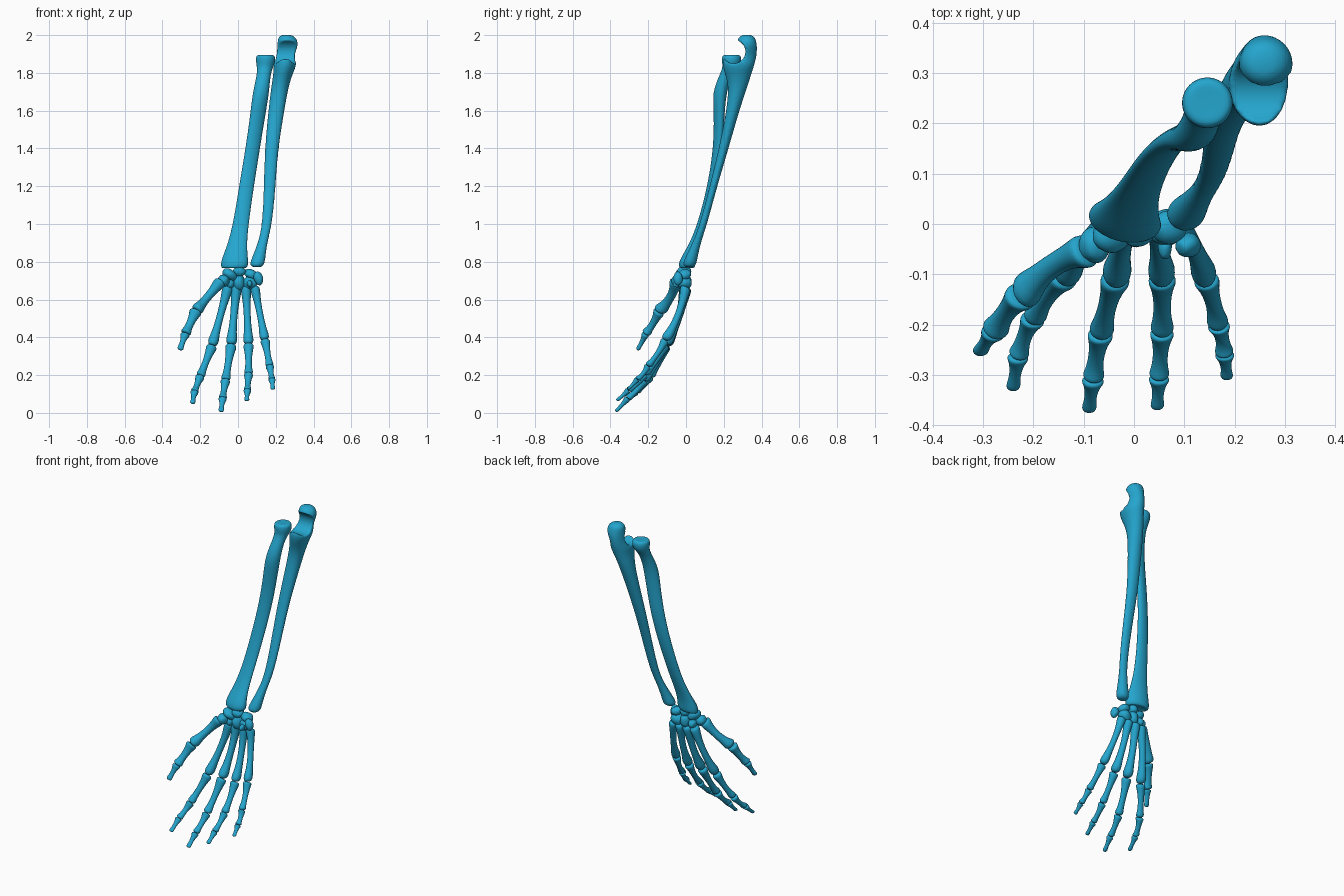
import bpy
import bmesh
import math
import random
from mathutils import Vector, Euler

random.seed(4)
cube = bpy.data.objects.get("Cube")
if cube:
    bpy.data.objects.remove(cube, do_unlink=True)

# Single flat colour
blue = bpy.data.materials.new("bone blue")
blue.use_nodes = True
COLOUR = (0.018, 0.38, 0.62, 1)
blue.diffuse_color = COLOUR
blue.node_tree.nodes["Principled BSDF"].inputs["Base Color"].default_value = COLOUR


def finish(name, bm, subdivisions):
    """Turn a bmesh into a smooth, subdivided object."""
    bmesh.ops.recalc_face_normals(bm, faces=bm.faces)
    for face in bm.faces:
        face.smooth = True
    mesh = bpy.data.meshes.new(name)
    bm.to_mesh(mesh)
    bm.free()
    mesh.materials.append(blue)
    obj = bpy.data.objects.new(name, mesh)
    bpy.context.collection.objects.link(obj)
    subsurf = obj.modifiers.new("Subdivision", "SUBSURF")
    subsurf.levels = subsurf.render_levels = subdivisions
    return obj


def loft(name, rings, segments=14, subdivisions=1):
    """Skin elliptical rings, each given as centre and two half-axis vectors."""
    bm = bmesh.new()
    loops = []
    for centre, u, v in rings:
        angles = [math.tau * i / segments for i in range(segments)]
        loops.append([bm.verts.new(centre + u * math.cos(a) + v * math.sin(a)) for a in angles])
    for low, high in zip(loops, loops[1:]):
        for i in range(segments):
            j = (i + 1) % segments
            bm.faces.new((low[i], low[j], high[j], high[i]))
    bm.faces.new(loops[0])
    bm.faces.new(loops[-1])
    return finish(name, bm, subdivisions)


def upright_rings(rows):
    """Level rings from rows of x, y, z, half width, half depth, turn in degrees."""
    rings = []
    for x, y, z, width, depth, turn in rows:
        a = math.radians(turn)
        u = Vector((math.cos(a), math.sin(a), 0)) * width
        v = Vector((-math.sin(a), math.cos(a), 0)) * depth
        rings.append((Vector((x, y, z)), u, v))
    return rings


# Radius: flared wrist end, bowed shaft, tuberosity and shallow dished head
loft("radius", upright_rings([
    (-0.022, 0.004, 0.775, 0.045, 0.02, -12),
    (-0.022, 0.004, 0.762, 0.066, 0.036, -12),
    (-0.018, 0.006, 0.785, 0.076, 0.045, -12),
    (-0.016, 0.012, 0.82, 0.07, 0.039, -12),
    (-0.005, 0.04, 0.89, 0.052, 0.024, -8),
    (0.015, 0.082, 1.0, 0.041, 0.021, 0),
    (0.045, 0.135, 1.2, 0.04, 0.021, 10),
    (0.078, 0.17, 1.4, 0.04, 0.022, 20),
    (0.105, 0.176, 1.58, 0.042, 0.025, 20),
    (0.122, 0.176, 1.7, 0.045, 0.038, 20),
    (0.136, 0.212, 1.79, 0.036, 0.034, 0),
    (0.143, 0.236, 1.83, 0.043, 0.042, 0),
    (0.146, 0.241, 1.855, 0.051, 0.051, 0),
    (0.146, 0.241, 1.885, 0.052, 0.052, 0),
    (0.146, 0.241, 1.896, 0.042, 0.042, 0),
    (0.146, 0.241, 1.894, 0.02, 0.02, 0),
]), 20, 2)

# Ulna: small wrist end, slim shaft and heavy hooked elbow end
ulna = loft("ulna", upright_rings([
    (0.1, 0.016, 0.77, 0.022, 0.02, 0),
    (0.1, 0.018, 0.784, 0.041, 0.037, 0),
    (0.109, 0.027, 0.82, 0.036, 0.034, 0),
    (0.133, 0.06, 0.91, 0.024, 0.021, 0),
    (0.155, 0.093, 1.0, 0.027, 0.02, 0),
    (0.168, 0.145, 1.2, 0.032, 0.02, 0),
    (0.177, 0.2, 1.4, 0.036, 0.026, 0),
    (0.203, 0.248, 1.6, 0.043, 0.034, 0),
    (0.222, 0.277, 1.73, 0.046, 0.05, 0),
    (0.24, 0.276, 1.8, 0.052, 0.073, 0),
    (0.25, 0.278, 1.845, 0.063, 0.086, 0),
    (0.25, 0.284, 1.885, 0.051, 0.09, 0),
    (0.26, 0.312, 1.93, 0.054, 0.066, 0),
    (0.264, 0.32, 1.96, 0.055, 0.054, 0),
    (0.259, 0.322, 1.988, 0.048, 0.044, 0),
    (0.256, 0.322, 2.003, 0.024, 0.024, 0),
]), 20, 2)

# Scoop the elbow notch out of the ulna, then soften its rim
bpy.ops.mesh.primitive_cylinder_add(vertices=48, radius=0.062, depth=0.4,
                                    location=(0.25, 0.253, 1.912),
                                    rotation=(0, math.pi / 2, 0))
cutter = bpy.context.object
cutter.name = "notch_cutter"
cutter.hide_render = True
cut = ulna.modifiers.new("Notch", "BOOLEAN")
cut.operation = "DIFFERENCE"
cut.object = cutter
bpy.context.view_layer.objects.active = ulna
for modifier in list(ulna.modifiers):
    bpy.ops.object.modifier_apply(modifier=modifier.name)
bpy.data.objects.remove(cutter, do_unlink=True)
remesh = ulna.modifiers.new("Remesh", "REMESH")
remesh.mode = "VOXEL"
remesh.voxel_size = 0.006
remesh.use_smooth_shade = True
soften = ulna.modifiers.new("Soften", "SMOOTH")
soften.factor = 0.5
soften.iterations = 6


def carpal(name, centre, size, turn):
    """Pebble-like wrist bone: a blocky, slightly uneven ellipsoid."""
    bm = bmesh.new()
    bmesh.ops.create_icosphere(bm, subdivisions=2, radius=1.12)
    rotation = Euler((0, math.radians(turn), 0)).to_matrix()
    for vert in bm.verts:
        p = vert.co * random.uniform(0.92, 1.12)
        p = Vector([c * s for c, s in zip(p, size)])
        vert.co = rotation @ p + Vector(centre)
    finish(name, bm, 1)


# Wrist: near row, then far row
carpal("scaphoid", (-0.045, -0.02, 0.732), (0.04, 0.034, 0.026), 35)
carpal("lunate", (0.008, -0.01, 0.748), (0.032, 0.036, 0.026), 0)
carpal("triquetrum", (0.07, -0.006, 0.733), (0.036, 0.032, 0.026), 25)
carpal("pisiform", (0.108, -0.042, 0.712), (0.022, 0.023, 0.034), -15)
carpal("trapezium", (-0.078, -0.042, 0.7), (0.03, 0.034, 0.03), 40)
carpal("trapezoid", (-0.042, -0.01, 0.684), (0.025, 0.032, 0.026), 0)
carpal("capitate", (0.006, -0.008, 0.69), (0.029, 0.036, 0.042), 0)
carpal("hamate", (0.064, -0.006, 0.687), (0.038, 0.034, 0.033), -25)
carpal("hamate_hook", (0.062, -0.045, 0.683), (0.013, 0.024, 0.018), 0)

# Profiles along a hand bone: position, relative width, relative depth
METACARPAL = [(0, 0.7, 0.75), (0.03, 1, 1.1), (0.12, 0.9, 0.95), (0.28, 0.68, 0.7),
              (0.55, 0.62, 0.66), (0.78, 0.75, 0.78), (0.9, 1, 1.08),
              (0.97, 0.88, 0.95), (1, 0.45, 0.5)]
PHALANX = [(0, 0.8, 0.75), (0.04, 1.18, 1.08), (0.14, 1, 0.9), (0.35, 0.74, 0.66),
           (0.65, 0.66, 0.58), (0.85, 0.82, 0.7), (0.93, 0.98, 0.88),
           (0.98, 0.78, 0.7), (1, 0.4, 0.4)]
TIP = [(0, 0.75, 0.65), (0.06, 1.15, 0.95), (0.2, 0.8, 0.66), (0.5, 0.55, 0.5),
       (0.75, 0.6, 0.45), (0.9, 0.75, 0.5), (1, 0.45, 0.3)]


def hand_bone(name, start, end, radius, profile, bow):
    """Loft a profile from joint to joint, arched towards the back of the hand."""
    start, end = Vector(start), Vector(end)
    along = (end - start).normalized()
    side = along.cross(Vector((0, 1, 0))).normalized()
    back = side.cross(along)
    rings = []
    for t, width, depth in profile:
        centre = start.lerp(end, t) + back * bow * math.sin(math.pi * t)
        rings.append((centre, side * width * radius, back * depth * radius))
    loft(name, rings)


# Each digit: base radius and its chain of joints from wrist to tip
DIGITS = {
    "thumb": (0.035, [(-0.092, -0.053, 0.695), (-0.222, -0.142, 0.54),
                      (-0.278, -0.213, 0.42), (-0.308, -0.257, 0.333)]),
    "index": (0.03, [(-0.052, -0.006, 0.668), (-0.137, -0.105, 0.355),
                     (-0.2, -0.188, 0.193), (-0.23, -0.262, 0.113), (-0.241, -0.33, 0.05)]),
    "middle": (0.031, [(-0.008, 0.0, 0.668), (-0.036, -0.108, 0.36),
                       (-0.066, -0.218, 0.172), (-0.081, -0.308, 0.078), (-0.09, -0.373, 0.007)]),
    "ring": (0.029, [(0.042, 0.0, 0.668), (0.056, -0.108, 0.362),
                     (0.056, -0.215, 0.205), (0.05, -0.305, 0.12), (0.046, -0.368, 0.065)]),
    "little": (0.027, [(0.088, -0.002, 0.668), (0.143, -0.11, 0.385),
                       (0.168, -0.202, 0.248), (0.18, -0.258, 0.178), (0.185, -0.308, 0.125)]),
}
for digit, (radius, joints) in DIGITS.items():
    last = len(joints) - 2
    for i, (start, end) in enumerate(zip(joints, joints[1:])):
        if i == 0:
            hand_bone(digit + "_metacarpal", start, end, radius, METACARPAL, 0.018)
        elif i == last:
            hand_bone(digit + "_tip_phalanx", start, end, radius * 0.7, TIP, 0.002)
        else:
            part = "_near_phalanx" if i == 1 else "_middle_phalanx"
            hand_bone(digit + part, start, end, radius * (1 - 0.12 * i), PHALANX, 0.007)
